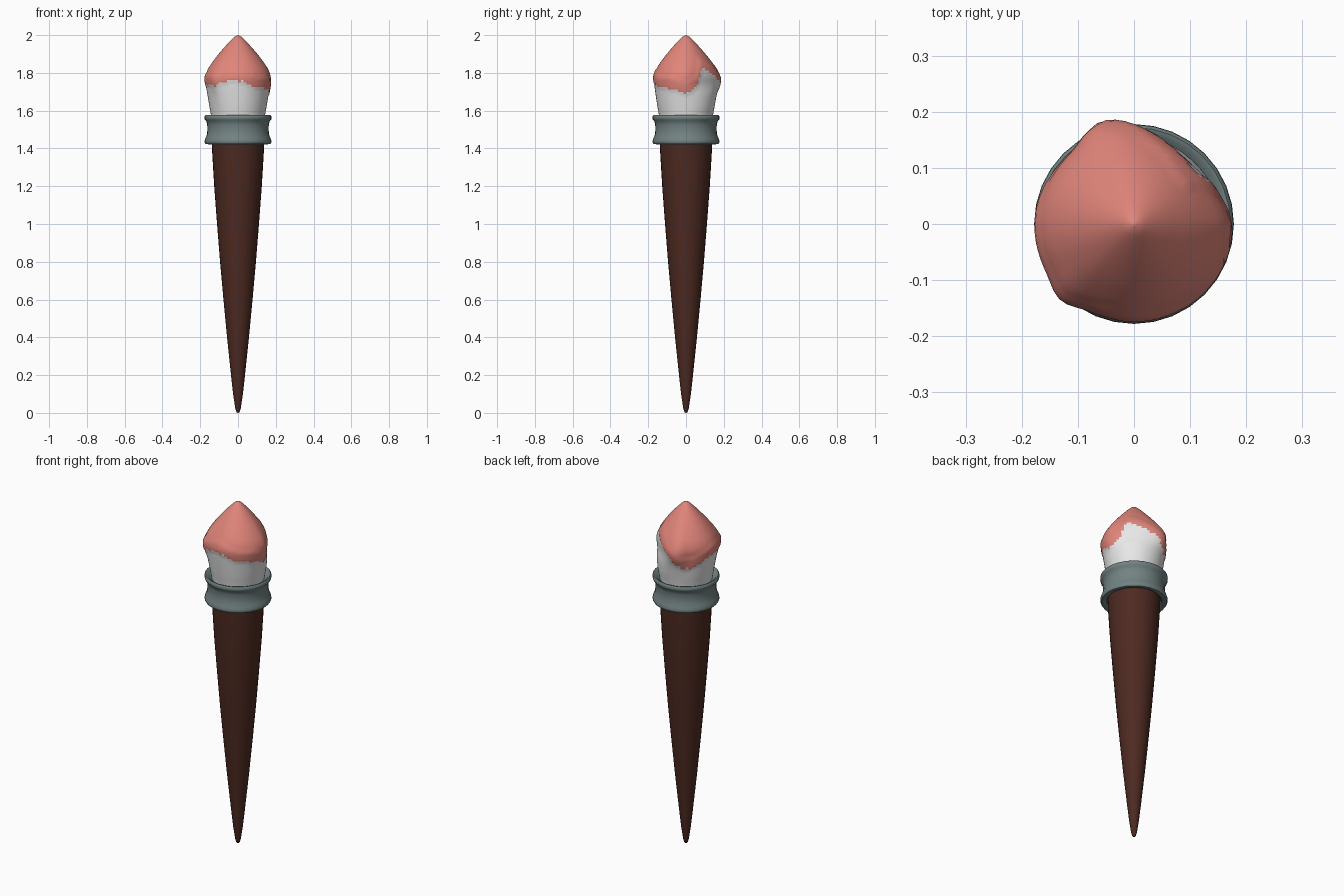
import bpy, bmesh, math, random
from mathutils import Vector

if "Cube" in bpy.data.objects:
    bpy.data.objects.remove(bpy.data.objects["Cube"])

random.seed(4)


def material(name, rgb):
    m = bpy.data.materials.new(name)
    m.diffuse_color = (*rgb, 1)
    m.use_nodes = True
    m.node_tree.nodes["Principled BSDF"].inputs["Base Color"].default_value = m.diffuse_color
    return m


BROWN = material("dark_wood", (0.075, 0.023, 0.015))
METAL = material("grey_metal", (0.17, 0.225, 0.225))
WHITE = material("white_bristle", (0.80, 0.80, 0.80))
PINK = material("pink_paint", (0.75, 0.235, 0.195))


def smooth_interp(table, x):
    """Cosine-free monotone blend: Catmull-Rom through (x, value) pairs."""
    n = len(table)
    if x <= table[0][0]:
        return table[0][1]
    for i in range(n - 1):
        (x0, y0), (x1, y1) = table[i], table[i + 1]
        if x <= x1:
            t = (x - x0) / (x1 - x0)
            xa, ya = table[max(i - 1, 0)]
            xb, yb = table[min(i + 2, n - 1)]
            m0 = (y1 - ya) / (x1 - xa) * (x1 - x0)
            m1 = (yb - y0) / (xb - x0) * (x1 - x0)
            return ((2*t**3 - 3*t**2 + 1) * y0 + (t**3 - 2*t**2 + t) * m0
                    + (3*t**2 - 2*t**3) * y1 + (t**3 - t**2) * m1)
    return table[-1][1]


def rings_object(name, heights, radius, sides, mats, closed=False, pick=None):
    """Stack rings at the heights; radius(i, angle) shapes each ring."""
    bm = bmesh.new()
    rings = []
    for i, z in enumerate(heights):
        ring = []
        for k in range(sides):
            a = math.tau * k / sides
            r = radius(i, a)
            ring.append(bm.verts.new((r * math.cos(a), r * math.sin(a), z)))
        rings.append(ring)
    pairs = list(zip(rings, rings[1:]))
    if closed:
        pairs.append((rings[-1], rings[0]))
    for lo, hi in pairs:
        for k in range(sides):
            j = (k + 1) % sides
            bm.faces.new((lo[k], lo[j], hi[j], hi[k]))
    if not closed:
        bm.faces.new(rings[0][::-1])
        bm.faces.new(rings[-1])
    bmesh.ops.recalc_face_normals(bm, faces=bm.faces)
    if pick:
        for f in bm.faces:
            f.material_index = pick(f.calc_center_median())
    mesh = bpy.data.meshes.new(name)
    bm.to_mesh(mesh)
    bm.free()
    obj = bpy.data.objects.new(name, mesh)
    bpy.context.collection.objects.link(obj)
    for m in mats:
        mesh.materials.append(m)
    bpy.ops.object.select_all(action='DESELECT')
    obj.select_set(True)
    bpy.context.view_layer.objects.active = obj
    bpy.ops.object.shade_smooth_by_angle(angle=math.radians(40))
    return obj


# Tapered wooden handle with a rounded point
handle = [(0, 0.002), (0.004, 0.008), (0.02, 0.014), (0.1, 0.026), (0.2, 0.037),
          (0.4, 0.058), (0.6, 0.077), (0.8, 0.095), (1.0, 0.111),
          (1.2, 0.126), (1.4, 0.138), (1.5, 0.14)]
rings_object("handle", [p[0] for p in handle], lambda i, a: handle[i][1], 32, [BROWN])

# Metal collar with a rolled rim at each end, hollow in the middle
collar = [(0.135, 1.455), (0.143, 1.430), (0.158, 1.422), (0.172, 1.424), (0.177, 1.432),
          (0.177, 1.440), (0.172, 1.455), (0.165, 1.472), (0.162, 1.5),
          (0.163, 1.525), (0.168, 1.545), (0.176, 1.553), (0.178, 1.562),
          (0.177, 1.572), (0.172, 1.577), (0.164, 1.575), (0.155, 1.565), (0.135, 1.552)]
rings_object("collar", [p[1] for p in collar], lambda i, a: collar[i][0], 32, [METAL], closed=True)

# Bristle head: round profile, lopsided outline and wavy paint edge by angle
profile = [(1.50, 0.132), (1.575, 0.143), (1.62, 0.151), (1.68, 0.160), (1.74, 0.168),
           (1.78, 0.170), (1.82, 0.157), (1.86, 0.132), (1.90, 0.102),
           (1.95, 0.059), (1.98, 0.030), (1.994, 0.014), (2.0, 0.002)]
outline = [(0, 0.175), (22, 0.158), (49, 0.150), (75, 0.161), (108, 0.190), (132, 0.171),
           (180, 0.175), (210, 0.177), (226, 0.186), (242, 0.173), (270, 0.172),
           (315, 0.173), (360, 0.175)]
paint_edge = [(0, 1.69), (20, 1.725), (36, 1.82), (55, 1.81), (75, 1.78), (92, 1.745),
              (120, 1.68), (150, 1.70), (180, 1.735), (225, 1.735), (265, 1.76),
              (300, 1.73), (335, 1.715), (360, 1.69)]
swell = [(1.62, 0), (1.68, 0.3), (1.74, 1), (1.79, 0.95), (1.86, 0.5), (1.95, 0.15), (2.0, 0)]

levels = ([1.50, 1.54] + [1.575 + 0.0125 * i for i in range(33)]
          + [1.983, 1.990, 1.995, 1.998, 2.0])


def head_radius(i, a):
    z, deg = levels[i], math.degrees(a)
    bulge = smooth_interp(outline, deg) / 0.172 - 1
    r = smooth_interp(profile, z) * (1 + smooth_interp(swell, z) * bulge)
    # paint sits slightly proud of the bristles along its lower edge
    lift = z - smooth_interp(paint_edge, deg)
    if -0.006 < lift < 0.06:
        r += 0.004
    return r


def head_colour(c):
    deg = math.degrees(math.atan2(c.y, c.x)) % 360
    return int(c.z > smooth_interp(paint_edge, deg) + random.uniform(-0.006, 0.006))


rings_object("bristle_head", levels, head_radius, 72, [WHITE, PINK], pick=head_colour)
